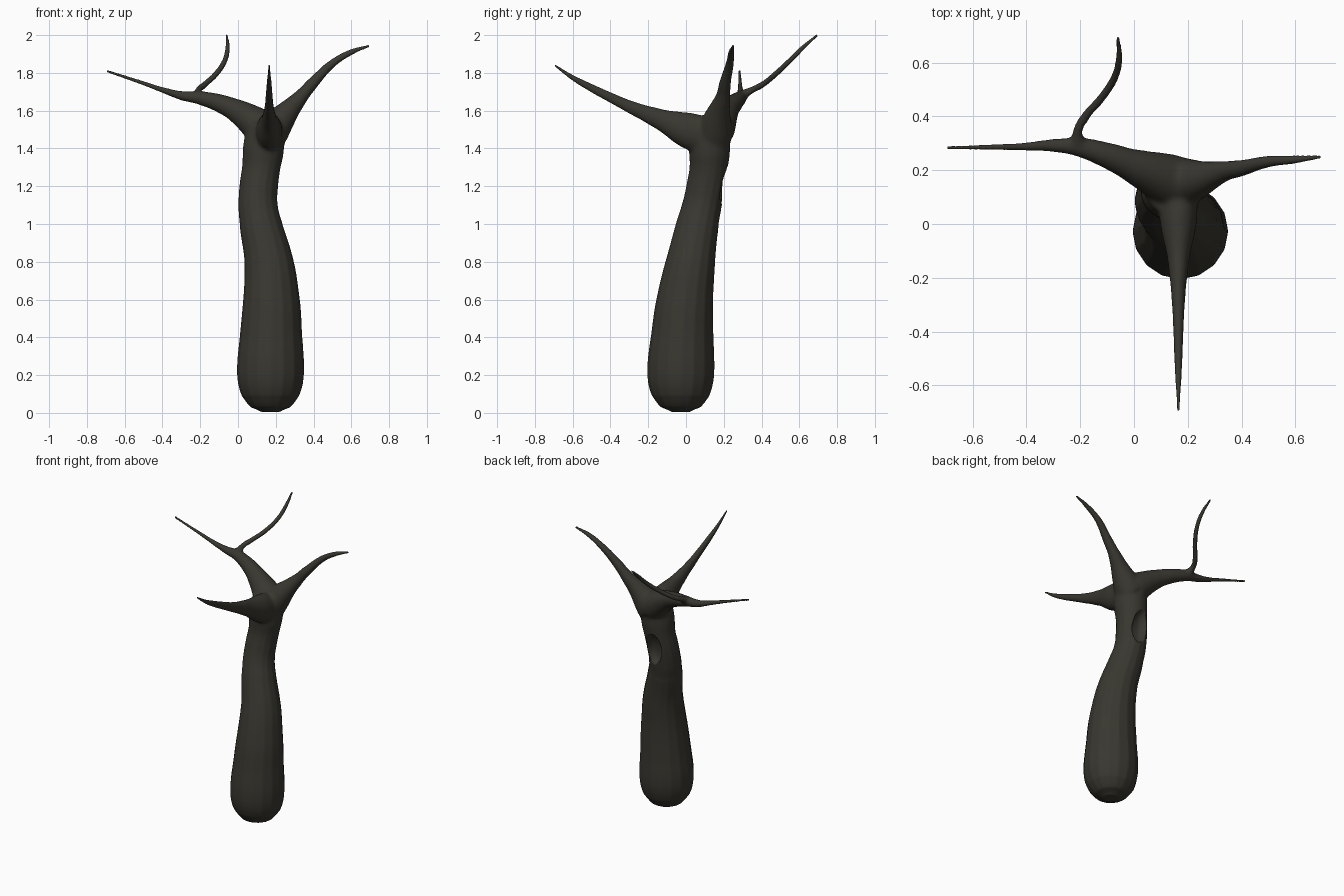
import bpy, bmesh
from mathutils import Vector

cube = bpy.data.objects.get("Cube")
if cube:
    bpy.data.objects.remove(cube, do_unlink=True)

bark = bpy.data.materials.new("dark_bark")
bark.use_nodes = True
colour = (0.04, 0.038, 0.029, 1)
bark.diffuse_color = colour
shader = bark.node_tree.nodes["Principled BSDF"]
shader.inputs["Base Color"].default_value = colour
shader.inputs["Roughness"].default_value = 0.8


def evaluated_mesh(obj):
    """Mesh of an object with its curve bevel or modifiers applied."""
    graph = bpy.context.evaluated_depsgraph_get()
    return bpy.data.meshes.new_from_object(obj.evaluated_get(graph))


def limb(points):
    """Smooth tapering tube through (x, y, z, radius) points."""
    curve = bpy.data.curves.new("limb_path", "CURVE")
    curve.dimensions = "3D"
    curve.bevel_depth = 1
    curve.bevel_resolution = 6
    curve.resolution_u = 8
    curve.use_fill_caps = True
    spline = curve.splines.new("BEZIER")
    spline.radius_interpolation = "CARDINAL"
    spline.bezier_points.add(len(points) - 1)
    for p, (x, y, z, r) in zip(spline.bezier_points, points):
        p.co = (x, y, z)
        p.radius = r
        p.handle_left_type = p.handle_right_type = "AUTO"
    obj = bpy.data.objects.new("limb_path", curve)
    bpy.context.collection.objects.link(obj)
    bpy.context.view_layer.update()
    mesh = evaluated_mesh(obj)
    bpy.data.objects.remove(obj, do_unlink=True)
    return mesh


# Trunk, swollen at the rounded foot
trunk = limb([
    (.172, -.028, .005, .05), (.172, -.028, .03, .105), (.172, -.028, .09, .152),
    (.172, -.028, .2, .177), (.175, -.02, .4, .166), (.177, -.005, .6, .15),
    (.163, .025, .8, .13), (.12, .062, 1, .112), (.106, .085, 1.1, .104),
    (.11, .105, 1.2, .102), (.123, .12, 1.3, .102), (.135, .125, 1.4, .11),
    (.145, .13, 1.53, .1)])

# Front branch, thinner sideways than it is tall
front_branch = limb([
    (.165, .12, 1.46, .1), (.165, 0, 1.5, .095), (.165, -.1, 1.54, .065),
    (.165, -.2, 1.58, .045), (.165, -.3, 1.622, .033), (.165, -.4, 1.67, .026),
    (.165, -.5, 1.72, .021), (.165, -.6, 1.775, .014), (.165, -.695, 1.84, .007)])
for v in front_branch.vertices:
    v.co.x = .165 + (v.co.x - .165) * .72

# Left and right branches
left_branch = limb([
    (.16, .15, 1.47, .1), (.25, .17, 1.58, .068), (.33, .195, 1.67, .041),
    (.4, .208, 1.75, .03), (.5, .232, 1.85, .021), (.6, .24, 1.91, .015),
    (.695, .25, 1.943, .007)])
right_branch = limb([
    (.14, .16, 1.5, .1), (0, .215, 1.595, .066), (-.1, .255, 1.64, .048),
    (-.2, .285, 1.667, .038), (-.3, .292, 1.68, .024), (-.4, .288, 1.71, .015),
    (-.5, .286, 1.745, .011), (-.695, .284, 1.81, .007)])

# Twig rising behind the right branch
twig = limb([
    (-.2, .28, 1.67, .032), (-.21, .34, 1.705, .021), (-.18, .4, 1.735, .016),
    (-.12, .47, 1.79, .015), (-.07, .55, 1.865, .014), (-.055, .62, 1.935, .012),
    (-.06, .695, 2, .007)])

# Weld all parts into one skin
bm = bmesh.new()
for part in (trunk, front_branch, left_branch, right_branch, twig):
    bm.from_mesh(part)
    bpy.data.meshes.remove(part)
bmesh.ops.remove_doubles(bm, verts=bm.verts, dist=.00001)
bmesh.ops.recalc_face_normals(bm, faces=bm.faces)
mesh = bpy.data.meshes.new("tree")
bm.to_mesh(mesh)
bm.free()
tree = bpy.data.objects.new("tree", mesh)
bpy.context.collection.objects.link(tree)
remesh = tree.modifiers.new("weld", "REMESH")
remesh.mode = "VOXEL"
remesh.voxel_size = .007
bpy.context.view_layer.update()
tree.data = evaluated_mesh(tree)
tree.modifiers.clear()

# Blend the crotch where the branches meet, and the root of the twig
crotch = tree.vertex_groups.new(name="crotch")
blends = ((Vector((.15, .14, 1.54)), .32), (Vector((-.2, .3, 1.68)), .1))
for v in tree.data.vertices:
    weight = max(1 - (v.co - c).length / size for c, size in blends)
    if weight > 0:
        crotch.add([v.index], min(1, weight * 2), "REPLACE")
blend = tree.modifiers.new("blend", "SMOOTH")
blend.vertex_group = "crotch"
blend.factor = .5
blend.iterations = 40
soften = tree.modifiers.new("soften", "SMOOTH")
soften.factor = .5
soften.iterations = 2
bpy.context.view_layer.update()
tree.data = evaluated_mesh(tree)
tree.modifiers.clear()

# Oval hollow in the back of the trunk
for v in tree.data.vertices:
    q = ((v.co.x - .115) / .055) ** 2 + ((v.co.z - 1.21) / .11) ** 2
    if q < 1 and v.co.y > .12:
        v.co.y -= .06 * (1 - q) ** .5

tree.data.materials.clear()
tree.data.materials.append(bark)
tree.data.polygons.foreach_set("use_smooth", [True] * len(tree.data.polygons))
tree.data.update()
